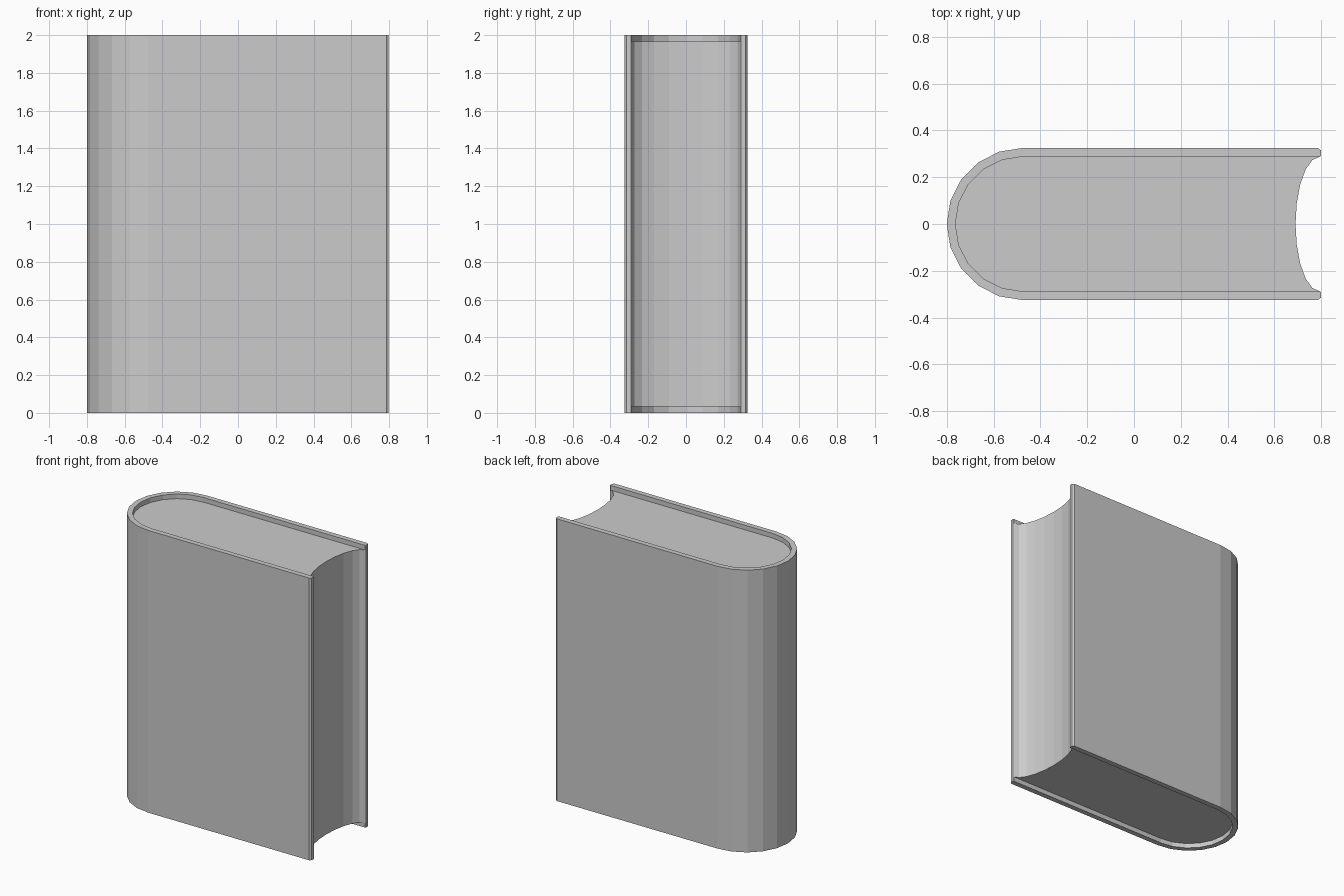
import bpy, bmesh
from math import sin, cos, pi

if "Cube" in bpy.data.objects:
    bpy.data.objects.remove(bpy.data.objects["Cube"])

SPINE_X = -0.475   # centre of the rounded spine
EDGE_X = 0.795     # fore-edge of the boards
R_OUT, R_IN = 0.325, 0.288
SEGS = 10


def arc(cx, rx, ry):
    """Half ellipse bulging to -x, from +y round to -y."""
    return [(cx - rx * sin(pi * i / SEGS), ry * cos(pi * i / SEGS))
            for i in range(SEGS + 1)]


def extrude(name, outline, z0, z1):
    """Closed prism from an xy outline."""
    bm = bmesh.new()
    face = bm.faces.new([bm.verts.new((x, y, z0)) for x, y in outline])
    top = bmesh.ops.extrude_face_region(bm, geom=[face], use_keep_orig=True)
    moved = [g for g in top["geom"] if isinstance(g, bmesh.types.BMVert)]
    bmesh.ops.translate(bm, vec=(0, 0, z1 - z0), verts=moved)
    bmesh.ops.recalc_face_normals(bm, faces=bm.faces)
    mesh = bpy.data.meshes.new(name)
    bm.to_mesh(mesh)
    bm.free()
    obj = bpy.data.objects.new(name, mesh)
    bpy.context.collection.objects.link(obj)
    return obj


# Cover: two boards joined by a rounded spine, fore-edge corners chamfered
c = 0.01
outer = ([(EDGE_X + 0.003, R_OUT - c), (EDGE_X - c, R_OUT)]
         + arc(SPINE_X, R_OUT, R_OUT)
         + [(EDGE_X - c, -R_OUT), (EDGE_X + 0.003, -R_OUT + c)])
inner = ([(EDGE_X + 0.003, -R_IN - 0.003), (EDGE_X, -R_IN)]
         + arc(SPINE_X, R_IN, R_IN)[::-1]
         + [(EDGE_X, R_IN), (EDGE_X + 0.003, R_IN + 0.003)])
extrude("cover", outer + inner, 0.0, 2.0)

# Page block: rounded at the spine, hollowed at the fore-edge
pages = arc(SPINE_X, R_IN, R_IN) + arc(EDGE_X, 0.105, R_IN)[::-1]
extrude("page_block", pages, 0.033, 1.967)
